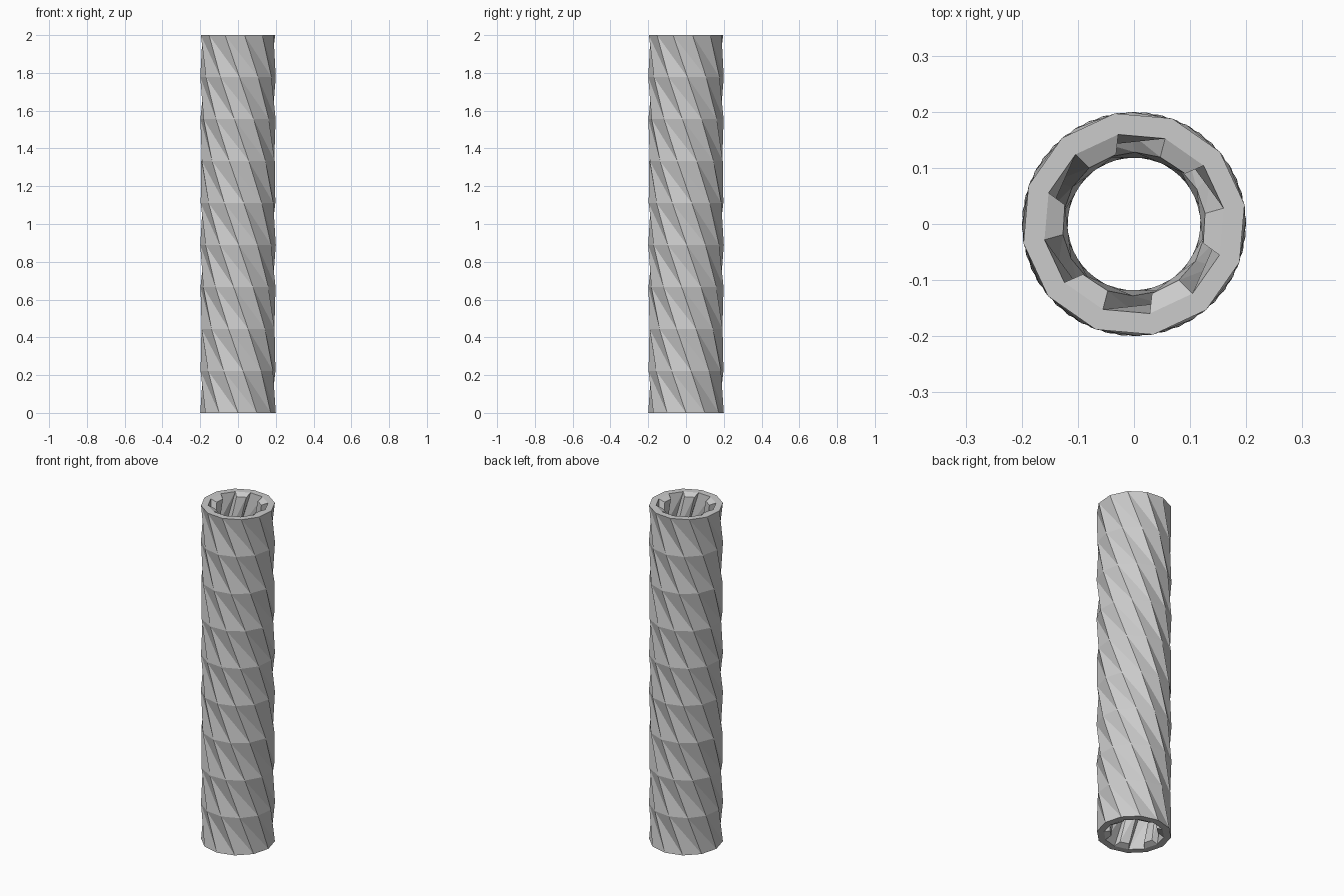
import bpy, bmesh
from math import radians, cos, sin

if "Cube" in bpy.data.objects:
    bpy.data.objects.remove(bpy.data.objects["Cube"])

SIDES, LEVELS, HEIGHT = 12, 9, 2.0
TWIST = radians(-200)
R_OUT, R_GROOVE, R_LAND = 0.2, 0.162, 0.128
END_INSET, SIDE_INSET = 0.015, radians(3)

bm = bmesh.new()


def add_ring(level, radius, shift=0.0, inset=0.0):
    """One twisted 12-point ring; shift pinches alternate point pairs together."""
    z = HEIGHT * level / LEVELS
    z = min(max(z, inset), HEIGHT - inset)
    turn = TWIST * z / HEIGHT
    ring = []
    for i in range(SIDES):
        a = radians(30) * i + turn + (shift if i % 2 == 0 else -shift)
        ring.append(bm.verts.new((radius * cos(a), radius * sin(a), z)))
    return ring


def twisted_quad(low_a, low_b, high_a, high_b, outward):
    """Two triangles split along the long diagonal."""
    for tri in ((low_a, low_b, high_a), (low_b, high_b, high_a)):
        bm.faces.new(tri if outward else tri[::-1])


outer = [add_ring(k, R_OUT) for k in range(LEVELS + 1)]
groove = [add_ring(k, R_GROOVE) for k in range(LEVELS + 1)]
land = [add_ring(k, R_LAND, SIDE_INSET, END_INSET) for k in range(LEVELS + 1)]

# outer wall, plus bore with alternating grooves and raised lands
for k in range(LEVELS):
    o0, o1, g0, g1, l0, l1 = (outer[k], outer[k + 1], groove[k],
                              groove[k + 1], land[k], land[k + 1])
    for i in range(SIDES):
        j = (i + 1) % SIDES
        twisted_quad(o0[i], o0[j], o1[i], o1[j], True)
        if i % 2:
            twisted_quad(g0[i], g0[j], g1[i], g1[j], False)
        else:
            twisted_quad(g0[i], l0[i], g1[i], l1[i], False)
            twisted_quad(l0[i], l0[j], l1[i], l1[j], False)
            twisted_quad(l0[j], g0[j], l1[j], g1[j], False)

# flat end rims and the sloped ends of the lands
for k in (0, LEVELS):
    for i in range(SIDES):
        j = (i + 1) % SIDES
        quads = [(outer[k][i], outer[k][j], groove[k][j], groove[k][i])]
        if i % 2 == 0:
            quads.append((groove[k][i], groove[k][j], land[k][j], land[k][i]))
        for q in quads:
            bm.faces.new(q)

bmesh.ops.recalc_face_normals(bm, faces=bm.faces[:])
mesh = bpy.data.meshes.new("twisted_tube")
bm.to_mesh(mesh)
bm.free()
tube = bpy.data.objects.new("twisted_tube", mesh)
bpy.context.collection.objects.link(tube)
